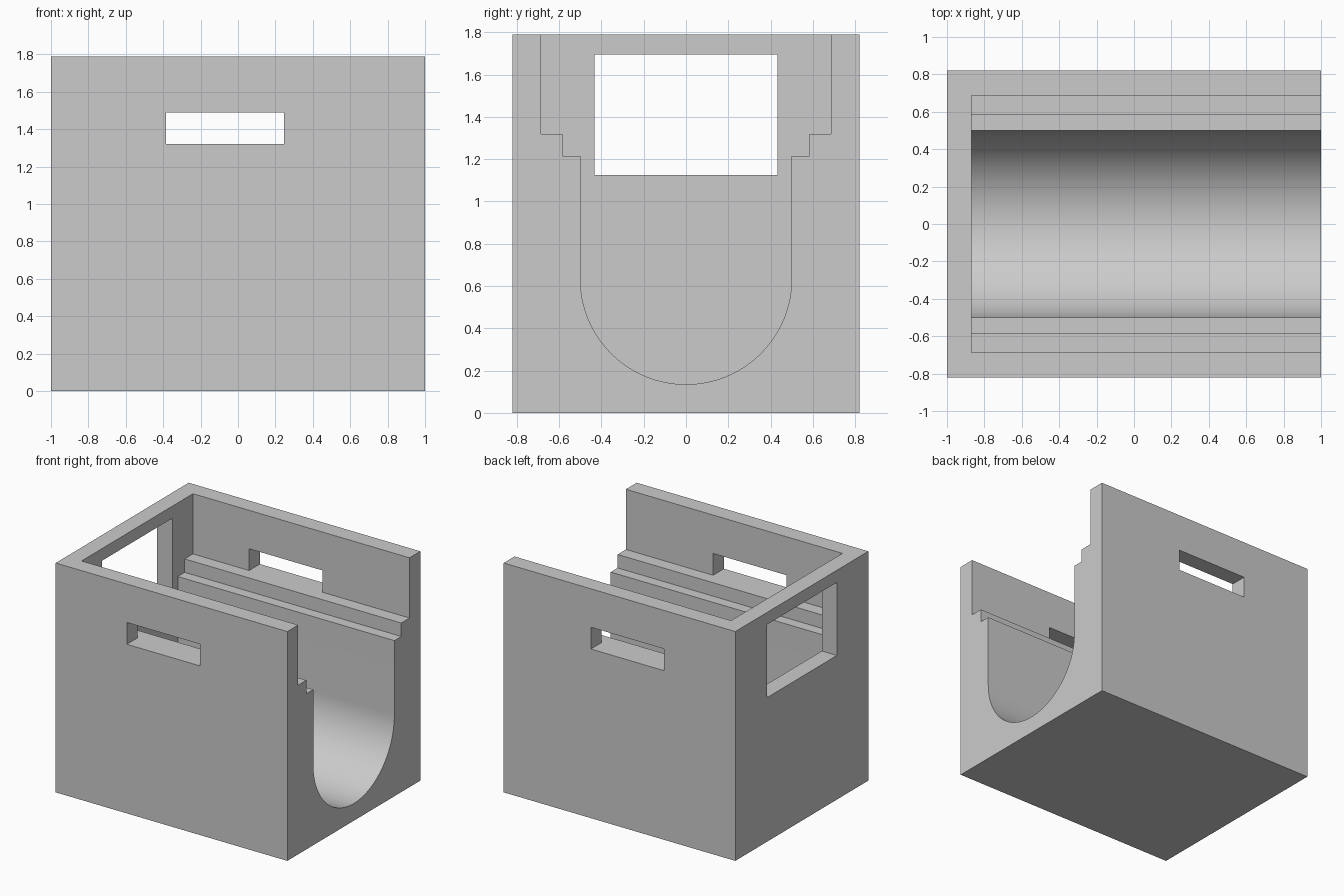
import bpy
import bmesh
from math import cos, sin, pi, radians

default = bpy.data.objects.get("Cube")
if default:
    bpy.data.objects.remove(default, do_unlink=True)

LENGTH, DEPTH, HEIGHT = 2.0, 1.64, 1.79
OVER = 0.2  # how far cutters reach past the outside


def prism(name, profile, x0, x1):
    """Extrude a closed (y, z) profile along x."""
    bm = bmesh.new()
    face = bm.faces.new([bm.verts.new((x0, y, z)) for y, z in profile])
    ext = bmesh.ops.extrude_face_region(bm, geom=[face])
    moved = [v for v in ext["geom"] if isinstance(v, bmesh.types.BMVert)]
    bmesh.ops.translate(bm, verts=moved, vec=(x1 - x0, 0, 0))
    bmesh.ops.recalc_face_normals(bm, faces=bm.faces)
    mesh = bpy.data.meshes.new(name)
    bm.to_mesh(mesh)
    bm.free()
    obj = bpy.data.objects.new(name, mesh)
    bpy.context.collection.objects.link(obj)
    return obj


def box(name, x0, x1, y0, y1, z0, z1):
    return prism(name, [(y0, z0), (y1, z0), (y1, z1), (y0, z1)], x0, x1)


# Outer block
body = box("channel_box", -LENGTH / 2, LENGTH / 2, -DEPTH / 2, DEPTH / 2, 0, HEIGHT)

# Round-bottomed channel with two ledges each side, open at the top and +x end
radius, centre_z, steps = 0.5, 0.635, 64
arc = [(-radius * cos(pi * i / steps), centre_z - radius * sin(pi * i / steps))
       for i in range(steps + 1)]
ledges = [(0.5, 1.215), (0.585, 1.215), (0.585, 1.32), (0.687, 1.32),
          (0.687, HEIGHT + OVER)]
profile = arc + ledges + [(-y, z) for y, z in reversed(ledges)]
cutters = [prism("channel_cutter", profile, -0.87, LENGTH / 2 + OVER)]

# Handle slots through both long walls
for side, name in ((-1, "front_slot_cutter"), (1, "back_slot_cutter")):
    y0, y1 = sorted((side * 0.64, side * (DEPTH / 2 + OVER)))
    cutters.append(box(name, -0.385, 0.247, y0, y1, 1.32, 1.49))

# Window through the end wall
cutters.append(box("window_cutter", -LENGTH / 2 - OVER, -0.8, -0.432, 0.432, 1.125, 1.695))

for cutter in cutters:
    cutter.hide_render = True
    mod = body.modifiers.new(cutter.name, "BOOLEAN")
    mod.operation = "DIFFERENCE"
    mod.solver = "EXACT"
    mod.object = cutter

# Bake the cuts, then drop the cutters
bpy.context.view_layer.update()
graph = bpy.context.evaluated_depsgraph_get()
cut_mesh = bpy.data.meshes.new_from_object(body.evaluated_get(graph))
body.modifiers.clear()
body.data = cut_mesh
for cutter in cutters:
    bpy.data.objects.remove(cutter, do_unlink=True)

# Single grey finish
grey = bpy.data.materials.new("plain_grey")
grey.use_nodes = True
colour = (0.6, 0.6, 0.6, 1)
grey.diffuse_color = colour
grey.node_tree.nodes["Principled BSDF"].inputs["Base Color"].default_value = colour
body.data.materials.clear()
body.data.materials.append(grey)

# Smooth channel, crisp corners
bpy.ops.object.select_all(action="DESELECT")
body.select_set(True)
bpy.context.view_layer.objects.active = body
bpy.ops.object.shade_smooth_by_angle(angle=radians(30))
